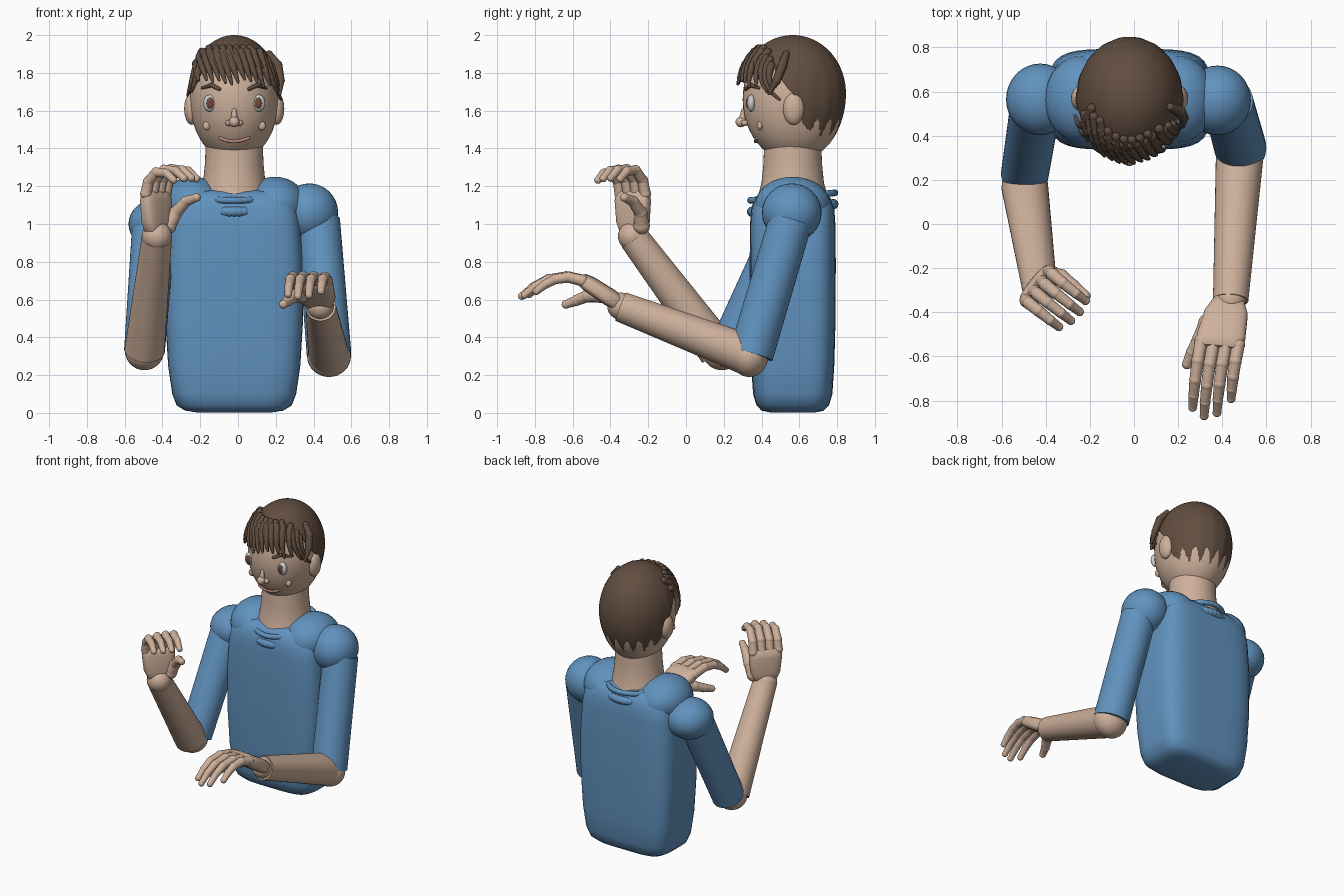
import bpy, bmesh, math, random
from mathutils import Vector as V, Matrix

if "Cube" in bpy.data.objects:
    bpy.data.objects.remove(bpy.data.objects["Cube"])

random.seed(4)
CX, CY = -0.02, 0.565


def mat(name, rgb):
    m = bpy.data.materials.new(name)
    m.diffuse_color = (*rgb, 1)
    m.use_nodes = True
    m.node_tree.nodes["Principled BSDF"].inputs["Base Color"].default_value = m.diffuse_color
    return m


SKIN = mat("skin", (0.62, 0.44, 0.33))
BLUE = mat("shirt_blue", (0.12, 0.29, 0.52))
BROWN = mat("hair_brown", (0.12, 0.075, 0.05))
EYE = mat("eye_white", (0.6, 0.6, 0.58))
IRIS = mat("iris_brown", (0.16, 0.07, 0.04))
LIP = mat("lip", (0.5, 0.25, 0.2))


def finish(name, bm, m):
    bmesh.ops.recalc_face_normals(bm, faces=bm.faces)
    me = bpy.data.meshes.new(name)
    bm.to_mesh(me)
    bm.free()
    ob = bpy.data.objects.new(name, me)
    bpy.context.collection.objects.link(ob)
    me.materials.append(m)
    bpy.ops.object.select_all(action='DESELECT')
    ob.select_set(True)
    bpy.context.view_layer.objects.active = ob
    bpy.ops.object.shade_smooth_by_angle(angle=math.radians(40))
    return ob


def ball(name, c, r, m, seg=32):
    r = r if isinstance(r, tuple) else (r, r, r)
    bm = bmesh.new()
    bmesh.ops.create_uvsphere(bm, u_segments=seg, v_segments=seg // 2, radius=1,
                              matrix=Matrix.Translation(c) @ Matrix.Diagonal((*r, 1)))
    return finish(name, bm, m)


def limb(name, pts, rads, m, balls=True, seg=16):
    """Tapered segments, with a ball at every joint"""
    bm = bmesh.new()
    pts = [V(p) for p in pts]
    for a, b, ra, rb in zip(pts, pts[1:], rads, rads[1:]):
        d = b - a
        mx = Matrix.Translation((a + b) / 2) @ d.to_track_quat('Z', 'Y').to_matrix().to_4x4()
        bmesh.ops.create_cone(bm, cap_ends=True, segments=seg, radius1=ra, radius2=rb,
                              depth=d.length, matrix=mx)
    if balls:
        for p, r in zip(pts, rads):
            bmesh.ops.create_uvsphere(bm, u_segments=seg, v_segments=seg // 2, radius=r * 1.06,
                                      matrix=Matrix.Translation(p))
    return finish(name, bm, m)


def skin_rings(bm, rings):
    n = len(rings[0])
    for a, b in zip(rings, rings[1:]):
        for i in range(n):
            bm.faces.new((a[i], a[(i + 1) % n], b[(i + 1) % n], b[i]))
    bm.faces.new(rings[0])
    bm.faces.new(rings[-1])


def loft(name, rings, u, v, n, m, seg=48):
    """Superellipse rings: (centre, half size along u, half size along v)"""
    bm = bmesh.new()
    out = []
    for c, hu, hv in rings:
        ring = []
        for i in range(seg):
            a = 2 * math.pi * i / seg
            ca, sa = math.cos(a), math.sin(a)
            k = (abs(ca) ** n + abs(sa) ** n) ** (-1 / n)
            ring.append(bm.verts.new(V(c) + V(u) * ca * k * hu + V(v) * sa * k * hv))
        out.append(ring)
    skin_rings(bm, out)
    return finish(name, bm, m)


# torso: rounded, slightly tapering block
prof = [(0.003, .20, .12), (.012, .26, .165), (.04, .305, .192), (.1, .328, .21), (.25, .35, .22),
        (.5, .365, .227), (.8, .365, .228), (1.0, .35, .226), (1.08, .335, .22), (1.14, .30, .20),
        (1.17, .25, .17), (1.18, .2, .13)]
loft("torso", [((CX, CY, z), a, b) for z, a, b in prof], (1, 0, 0), (0, 1, 0), 4.5, BLUE, 64)

# shoulder yokes and collar rings
for s, nm in ((-1, "left"), (1, "right")):
    ball(f"yoke_{nm}", (CX + s * .215, CY, 1.1), (.17, .20, .15), BLUE)
for z, r, t in ((1.145, .178, .017), (1.085, .17, .026)):
    pts = [(CX + r * math.cos(a), CY + (r + .045) * math.sin(a), z + .04 * math.sin(a) * .5)
           for a in [2 * math.pi * i / 40 for i in range(41)]]
    limb("collar_ring", pts, [t] * 41, BLUE, seg=12)

# neck and head
loft("neck", [((CX, CY, z), r, r) for z, r in ((1.08, .2), (1.17, .178), (1.22, .165), (1.32, .155),
                                             (1.46, .15))], (1, 0, 0), (0, 1, 0), 2, SKIN)
ball("head", (CX, .57, 1.66), (.235, .27, .33), SKIN, 48)


def face(x, z, off=0.0):
    k = 1 - (x / .235) ** 2 - ((z - 1.66) / .33) ** 2
    return V((CX + x, .57 - .27 * math.sqrt(max(k, 0)) - off, z))


# facial features, mirrored about the head axis
for s in (-1, 1):
    ball("ear", (CX + s * .225, .57, 1.61), (.04, .056, .085), SKIN)
    ball("eye", face(s * .13, 1.64), (.034, .022, .045), EYE, 24)
    ball("iris", face(s * .128, 1.64, .014), (.019, .012, .03), IRIS, 20)
    ball("cheek", face(s * .145, 1.52), (.022, .015, .024), SKIN, 20)
    ball("nostril", face(s * .026, 1.535, .01), (.02, .02, .017), SKIN, 20)
    limb("eyebrow", [face(s * x, z, .004) for x, z in ((.08, 1.715), (.12, 1.735), (.17, 1.72))],
         [.01, .012, .007], BROWN)
limb("nose_bridge", [face(0, 1.6), face(0, 1.545, .02)], [.012, .02], SKIN)
ball("nose_tip", face(0, 1.54, .028), .028, SKIN, 24)
limb("mouth", [face(.075 * t, 1.437 + .018 * t * t, .002) for t in [i / 5 - 1 for i in range(11)]],
     [.009] * 11, LIP, seg=10)

# hair cap: dome whose lower edge rises towards the face


def hair_r(z):
    rz = .31 if z > 1.69 else .36
    return math.sqrt(max(0, 1 - ((z - 1.69) / rz) ** 2))


def hair_edge(a):
    y = math.sin(a)                       # -1 front, +1 back
    keys = [(-1, 1.83), (-.4, 1.83), (-.1, 1.72), (.1, 1.66), (.2, 1.53), (.5, 1.47), (1, 1.46)]
    for (y0, z0), (y1, z1) in zip(keys, keys[1:]):
        if y <= y1:
            return z0 + (z1 - z0) * (y - y0) / (y1 - y0)
    return 1.46


bm = bmesh.new()
N, rings = 128, []
for j in range(-1, 24):
    ring = []
    for i in range(N):
        a = 2 * math.pi * i / N
        zb = hair_edge(a)
        t = math.sin(max(j, 0) / 23 * math.pi / 2)
        z = zb + (1.9995 - zb) * t
        k = hair_r(z) * (.9 if j < 0 else 1 + .008 * math.cos(a * 18) * (1 - t))
        ring.append(bm.verts.new((CX + .243 * k * math.cos(a), CY + .283 * k * math.sin(a), z)))
    rings.append(ring)
skin_rings(bm, rings)
finish("hair_cap", bm, BROWN)


def hair_pt(x, z, off):
    k = hair_r(z)
    q = max(-.98, min(.98, x / (.243 * k)))
    s = math.sqrt(1 - q * q)
    return V((CX + .243 * k * q + off * q, CY - (.283 * k + off) * s, z))


def lock(x0, z0, x1, z1, r):
    ts = [i / 5 for i in range(6)]
    limb("hair_lock", [hair_pt(x0 + (x1 - x0) * t, z0 + (z1 - z0) * t, .004 + .008 * t) for t in ts],
         [r * (1 - .65 * t ** 2) for t in ts], BROWN, seg=10)


# fringe locks sweep to one side in two layers, plus temple strands
for i in range(11):
    x = -.19 + .032 * i
    lock(x, 1.91, x + .05, 1.775 - .004 * i + random.uniform(-.02, .02), .022)
for i in range(7):
    x = -.13 + .035 * i
    lock(x, 1.93, x + .06, 1.82 + random.uniform(-.02, .02), .02)
for x0, z0, x1, z1 in ((.15, 1.88, .215, 1.7), (.17, 1.87, .235, 1.66), (.19, 1.84, .225, 1.72),
                       (-.17, 1.86, -.215, 1.7), (-.19, 1.86, -.235, 1.68), (-.2, 1.85, -.18, 1.76)):
    lock(x0, z0, x1, z1, .02)
limb("side_lock", [(.165, .53, 1.9), (.21, .51, 1.84), (.225, .48, 1.76), (.222, .44, 1.69)],
     [.018, .025, .022, .008], BROWN, seg=12)

# lowered arm (+x)
ball("shoulder_right", (.378, .56, 1.06), (.152, .158, .155), BLUE)
limb("sleeve_right", [(.425, .555, 1.02), (.482, .345, .31)], [.115, .118], BLUE, False, 40)
ball("elbow_right", (.482, .335, .30), (.116, .1, .11), SKIN)
limb("forearm_right", [(.482, .36, .295), (.438, -.345, .562)], [.11, .08], SKIN, False, 40)
ball("wrist_right", (.436, -.345, .565), .072, SKIN)

# raised arm (-x)
ball("shoulder_left", (-.425, .565, 1.0), (.155, .162, .135), BLUE)
limb("sleeve_left", [(-.445, .54, 1.0), (-.495, .225, .33)], [.115, .108], BLUE, False, 40)
ball("elbow_left", (-.495, .19, .33), .104, SKIN)
limb("forearm_left", [(-.495, .17, .33), (-.43, -.275, .925)], [.106, .08], SKIN, False, 40)
ball("wrist_left", (-.43, -.28, .935), .08, SKIN)


def hand(nm, wrist, knuckle, w, nrm, path, lens, thumb):
    """Palm from wrist to knuckles; fingers follow path of (along nrm, along up) offsets"""
    wrist, knuckle, w, nrm = V(wrist), V(knuckle), V(w).normalized(), V(nrm).normalized()
    up = (knuckle - wrist).normalized()
    loft(f"palm_{nm}", [(wrist.lerp(knuckle, t), a, b) for t, a, b in
                        ((-.02, .05, .03), (.04, .07, .042), (.3, .098, .046), (.8, .11, .043),
                         (.97, .104, .034), (1.03, .085, .02))], w, nrm, 3.2, SKIN, 40)
    for s, l in zip((-.084, -.028, .028, .084), lens):
        base = knuckle + w * s
        pts = [base + nrm * a * l + up * b * l for a, b in path]
        limb(f"finger_{nm}", pts, [.03, .028, .026, .023, .019], SKIN)
    limb(f"thumb_{nm}", thumb, [.042, .034, .028, .022], SKIN)


curl = [(0, -.01), (.02, .06), (.08, .115), (.155, .11), (.21, .07)]
hand("left", (-.43, -.28, .94), (-.435, -.282, 1.17), (.62, .78, 0), (.78, -.62, 0), curl,
     (.9, 1.02, 1.05, 1), [(-.37, -.235, .99), (-.33, -.24, 1.06), (-.275, -.28, 1.12), (-.22, -.325, 1.14)])
reach = [(0, -.02), (.028, .06), (.08, .12), (.14, .155), (.2, .175)]
hand("right", (.432, -.34, .57), (.385, -.555, .71), (1, -.1, 0), (0, -.55, -.84), reach,
     (1.12, 1.25, 1.17, .9), [(.335, -.45, .625), (.3, -.52, .62), (.265, -.58, .595), (.24, -.635, .575)])
